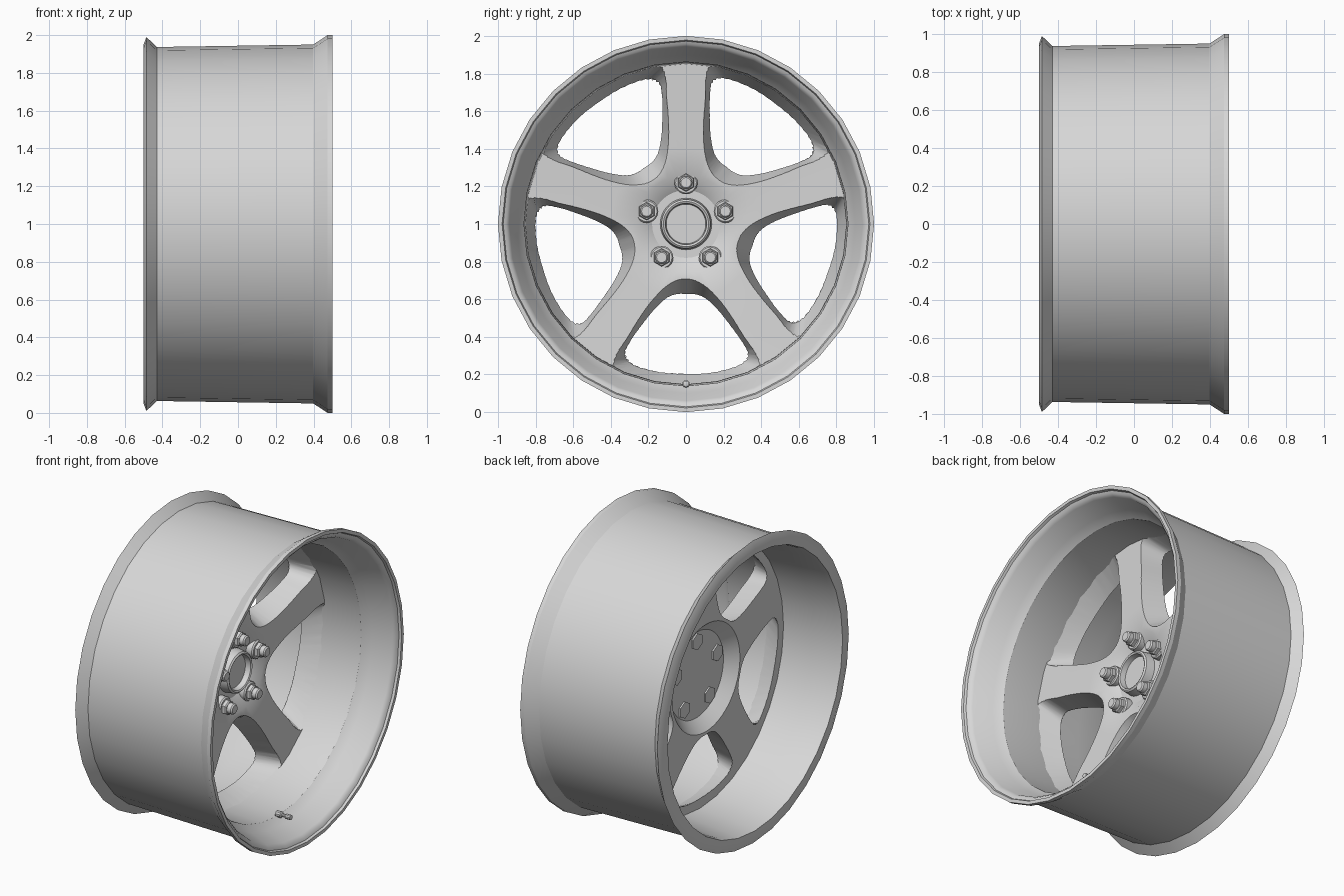
import bpy, bmesh, math
from mathutils import Matrix, Vector

if "Cube" in bpy.data.objects:
    bpy.data.objects.remove(bpy.data.objects["Cube"])

CENTRE = Vector((0, 0, 1))
SPOKES = 5
GREY = (0.68, 0.68, 0.68, 1)

metal = bpy.data.materials.new("light_grey_metal")
metal.use_nodes = True
metal.diffuse_color = GREY
metal.node_tree.nodes["Principled BSDF"].inputs["Base Color"].default_value = GREY


def finish(name, bm):
    bmesh.ops.remove_doubles(bm, verts=bm.verts, dist=0.0001)
    bmesh.ops.recalc_face_normals(bm, faces=bm.faces)
    mesh = bpy.data.meshes.new(name)
    bm.to_mesh(mesh)
    bm.free()
    obj = bpy.data.objects.new(name, mesh)
    bpy.context.collection.objects.link(obj)
    mesh.materials.append(metal)
    shade(obj)
    return obj


def shade(obj):
    bpy.ops.object.select_all(action="DESELECT")
    obj.select_set(True)
    bpy.context.view_layer.objects.active = obj
    bpy.ops.object.shade_smooth_by_angle(angle=math.radians(30))


def lathe(bm, profile, steps, centre, closed=False):
    """Turn an (x, radius) profile about the x direction."""
    verts = [bm.verts.new(centre + Vector((x, 0, r))) for x, r in profile]
    pairs = list(zip(verts, verts[1:])) + ([(verts[-1], verts[0])] if closed else [])
    edges = [bm.edges.new(p) for p in pairs]
    bmesh.ops.spin(bm, geom=verts + edges, cent=centre, axis=(1, 0, 0),
                   angle=math.tau, steps=steps)
    bmesh.ops.remove_doubles(bm, verts=bm.verts, dist=0.0001)


def smooth_loop(points, cuts=3):
    """Closed Catmull-Rom curve through the points."""
    out, n = [], len(points)
    for i in range(n):
        a, b, c, d = (points[(i + k) % n] for k in (-1, 0, 1, 2))
        for j in range(cuts):
            t = j / cuts
            out.append(0.5 * (2 * b + (c - a) * t + (2 * a - 5 * b + 4 * c - d) * t ** 2
                              + (3 * b - a - 3 * c + d) * t ** 3))
    return out


def window_outline(half):
    """Mirror (radius, degrees) points into a full window loop."""
    full = half + [(r, -a) for r, a in reversed(half[1:-1])]
    return smooth_loop([Vector((0, r * math.sin(math.radians(a)),
                                r * math.cos(math.radians(a)))) for r, a in full])


# Barrel with both flanges and the stepped outer lip
bm = bmesh.new()
lathe(bm, [(-0.43, 0.937), (-0.485, 0.99), (-0.5, 0.95), (-0.5, 0.905), (-0.47, 0.897),
           (-0.3, 0.88), (-0.1, 0.865), (0.05, 0.852), (0.29, 0.862),
           (0.34, 0.9), (0.46, 0.94), (0.478, 0.955), (0.485, 0.972),
           (0.5, 0.978), (0.5, 1.0), (0.475, 1.0), (0.398, 0.95)], 32, CENTRE, True)
finish("rim_barrel", bm)

# Centre disc with a dished hub, later cut into spokes
bm = bmesh.new()
lathe(bm, [(-0.02, 0), (-0.02, 0.105), (0.015, 0.11), (0.02, 0.12), (0.012, 0.13),
           (-0.045, 0.137), (-0.045, 0.18), (0.005, 0.26), (0.015, 0.4),
           (0.025, 0.6), (0.04, 0.865), (-0.1, 0.87), (-0.12, 0.6), (-0.145, 0.35),
           (-0.075, 0.28), (-0.075, 0)], 64, CENTRE)
disc = finish("spoke_disc", bm)

# Tapered window cutters, wider at the front and flared into the barrel
front = window_outline([(0.28, 0), (0.295, 10), (0.35, 19), (0.45, 24.5), (0.56, 26.5),
                        (0.68, 27.3), (0.79, 28), (0.855, 25.5), (0.86, 13), (0.86, 0)])
back = window_outline([(0.36, 0), (0.365, 7.5), (0.4, 15), (0.48, 20.5), (0.58, 23.5),
                       (0.69, 25.3), (0.765, 25), (0.795, 20), (0.795, 10), (0.79, 0)])
bm = bmesh.new()
for i in range(SPOKES):
    turn = Matrix.Rotation(math.tau * (i + 0.5) / SPOKES, 3, "X")
    rings = []
    for x in (0.1, -0.2):
        t = (0.03 - x) / 0.15
        rings.append([bm.verts.new(CENTRE + turn @ (f.lerp(b, t) + Vector((x, 0, 0))))
                      for f, b in zip(front, back)])
    n = len(front)
    for k in range(n):
        j = (k + 1) % n
        bm.faces.new((rings[0][k], rings[0][j], rings[1][j], rings[1][k]))
    for ring in rings:
        bm.faces.new(ring)
cutter = finish("window_cutter", bm)
cutter.hide_render = True

cut = disc.modifiers.new("windows", "BOOLEAN")
cut.operation, cut.solver, cut.object = "DIFFERENCE", "EXACT", cutter
bpy.context.view_layer.objects.active = disc
bpy.ops.object.modifier_apply(modifier=cut.name)
bpy.data.objects.remove(cutter)
disc.name = "spokes_and_hub"
shade(disc)

# Lug nuts: seat collar, hexagon nut, round stud and rear hexagon
for i in range(SPOKES):
    turn = Matrix.Rotation(math.tau * i / SPOKES, 3, "X")
    spot = CENTRE + turn @ Vector((0, 0, 0.22))
    bm = bmesh.new()
    lathe(bm, [(-0.06, 0.062), (-0.005, 0.062), (0.003, 0.055), (0.003, 0)], 20, spot)
    lathe(bm, [(0.0, 0.048), (0.025, 0.048), (0.032, 0.042), (0.032, 0)], 6, spot)
    lathe(bm, [(0.02, 0.034), (0.06, 0.034), (0.068, 0.027), (0.068, 0)], 16, spot)
    lathe(bm, [(-0.07, 0.055), (-0.085, 0.055), (-0.085, 0)], 6, spot)
    finish(f"lug_nut_{i + 1}", bm)

# Valve stem near the bottom of the outer lip
bm = bmesh.new()
lathe(bm, [(0.28, 0), (0.28, 0.02), (0.315, 0.02), (0.32, 0.011), (0.345, 0.011),
           (0.35, 0.016), (0.385, 0.016), (0.39, 0)], 10, CENTRE + Vector((0, 0, -0.85)))
finish("valve_stem", bm)
